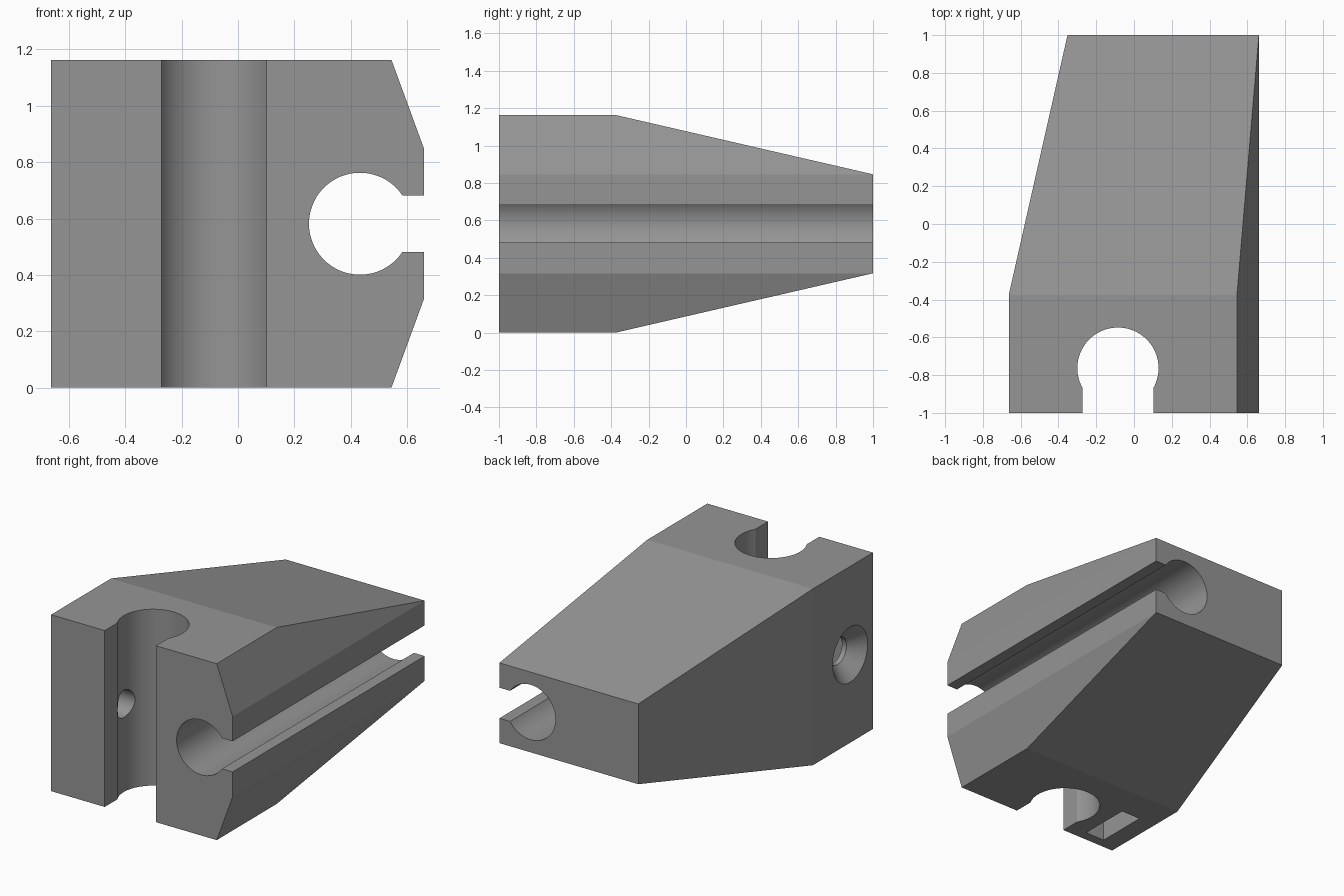
import bpy, bmesh, math

if "Cube" in bpy.data.objects:
    bpy.data.objects.remove(bpy.data.objects["Cube"])

H = 1.163          # block height
MID = H / 2        # mid height
NOTCH = (-0.085, -0.763, 0.215)   # vertical channel: x, y, radius
BORE = (0.433, MID, 0.181)        # lengthwise channel: x, z, radius

grey = bpy.data.materials.new("grey")
grey.diffuse_color = (0.30, 0.30, 0.30, 1)
grey.use_nodes = True
grey.node_tree.nodes["Principled BSDF"].inputs["Base Color"].default_value = grey.diffuse_color


def loft(name, rings):
    """Closed solid through rings that share a point count."""
    bm = bmesh.new()
    loops = [[bm.verts.new(p) for p in r] for r in rings]
    n = len(loops[0])
    for a, b in zip(loops, loops[1:]):
        for i in range(n):
            j = (i + 1) % n
            bm.faces.new((a[i], a[j], b[j], b[i]))
    bm.faces.new(loops[0][::-1])
    bm.faces.new(loops[-1])
    bmesh.ops.remove_doubles(bm, verts=bm.verts, dist=1e-5)
    bmesh.ops.recalc_face_normals(bm, faces=bm.faces)
    me = bpy.data.meshes.new(name)
    bm.to_mesh(me)
    bm.free()
    me.materials.append(grey)
    ob = bpy.data.objects.new(name, me)
    bpy.context.collection.objects.link(ob)
    return ob


def keyhole(r, half, reach, n=56):
    """Round channel with a narrower mouth opening along +u."""
    a0 = math.asin(half / r)
    step = (2 * math.pi - 2 * a0) / n
    arc = [(r * math.cos(a0 + i * step), r * math.sin(a0 + i * step)) for i in range(n + 1)]
    return arc + [(reach, -half), (reach, half)]


def disc(x, r, n=48):
    return [(x, NOTCH[1] + r * math.cos(2 * math.pi * i / n),
             MID + r * math.sin(2 * math.pi * i / n)) for i in range(n)]


# Tapered block with bevelled right edges
Z0, Z1 = 0.317, H - 0.317
section = [(-0.663, 0), (0.545, 0), (0.661, Z0), (0.661, Z1), (0.545, H), (-0.663, H)]
tail = [(-0.352, Z0), (0.661, Z0), (0.661, Z0), (0.661, Z1), (0.661, Z1), (-0.352, Z1)]
block = loft("tapered_block", [[(x, y, z) for x, z in s]
                               for y, s in ((-1, section), (-0.375, section), (1, tail))])

# Vertical channel opening to the front
key = keyhole(NOTCH[2], 0.187, 0.5)
front_channel = loft("front_channel_cutter", [[(NOTCH[0] + v, NOTCH[1] - u, z) for u, v in key]
                                              for z in (-0.2, H + 0.2)])

# Lengthwise channel opening to the right
key = keyhole(BORE[2], 0.101, 0.5)
side_channel = loft("side_channel_cutter", [[(BORE[0] + u, y, BORE[1] + v) for u, v in key]
                                            for y in (-1.2, 1.2)])

# Countersunk screw hole from the left face into the front channel
screw_hole = loft("screw_hole_cutter", [disc(-0.753, 0.274), disc(-0.573, 0.09), disc(-0.15, 0.09)])

# Nut pocket rising from the underside
nut_pocket = loft("nut_pocket_cutter", [
    [(x, NOTCH[1] + y, z) for x, y in ((-0.54, -0.172), (-0.40, -0.172), (-0.40, 0.172), (-0.54, 0.172))]
    for z in (-0.2, MID + 0.172)])

bpy.context.view_layer.objects.active = block
block.select_set(True)
for cutter in (front_channel, side_channel, screw_hole, nut_pocket):
    mod = block.modifiers.new(cutter.name, 'BOOLEAN')
    mod.operation = 'DIFFERENCE'
    mod.solver = 'EXACT'
    mod.object = cutter
    bpy.ops.object.modifier_apply(modifier=mod.name)
    bpy.data.objects.remove(cutter)

bpy.ops.object.shade_smooth_by_angle(angle=math.radians(12))
